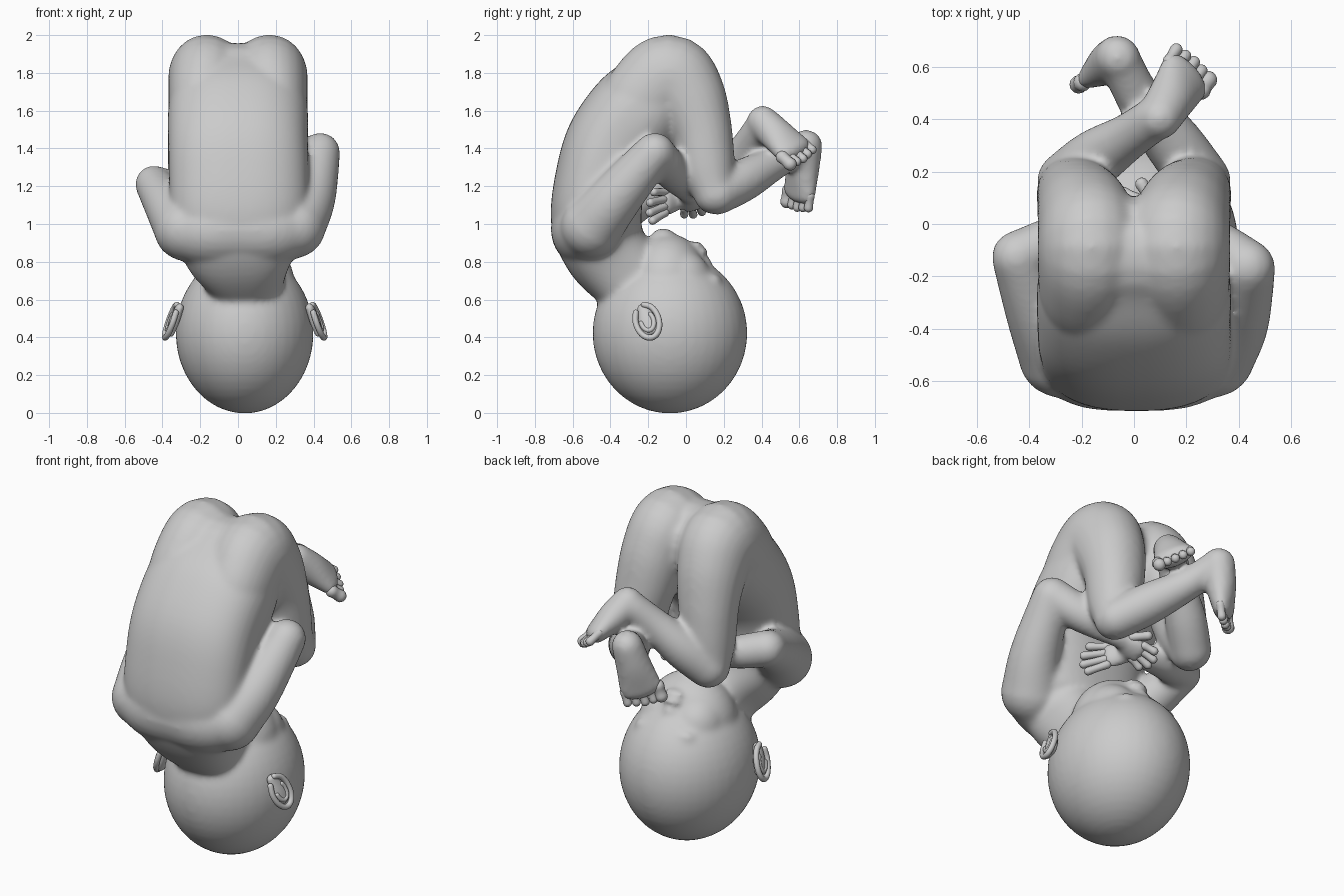
import bpy, bmesh
from math import sin, cos, pi, copysign
from mathutils import Vector as V, Matrix

if "Cube" in bpy.data.objects:
    bpy.data.objects.remove(bpy.data.objects["Cube"])


def tube(bm, pts, side=(1, 0, 0), n=24, p=1.0, steps=6):
    """Round-ended spline tube; each point is x, y, z, half width, half depth."""
    P = [V(q if len(q) == 5 else (*q, q[3])) for q in pts]
    E = [P[0] * 2 - P[1]] + P + [P[-1] * 2 - P[-2]]
    S = []
    for i in range(1, len(E) - 2):
        a, b, c, d = E[i - 1:i + 3]
        for k in range(steps):
            t = k / steps
            S.append(0.5 * (2 * b + (c - a) * t + (2 * a - 5 * b + 4 * c - d) * t * t
                            + (3 * b - a - 3 * c + d) * t ** 3))
    S.append(P[-1])
    C = [V(s[:3]) for s in S]
    T = [(C[min(i + 1, len(C) - 1)] - C[max(i - 1, 0)]).normalized() for i in range(len(C))]
    caps = [pi / 2 * k / 5 for k in range(1, 5)]
    plan = [(0, -g) for g in reversed(caps)] + [(i, 0) for i in range(len(C))] \
        + [(len(C) - 1, g) for g in caps]
    rings = []
    for i, g in plan:
        t, (w, h) = T[i], S[i][3:5]
        s = V(side)
        s = (s - t * s.dot(t)).normalized()
        u = t.cross(s)
        c = C[i] + t * sin(g) * min(w, h)
        ring = []
        for k in range(n):
            x, y = cos(2 * pi * k / n), sin(2 * pi * k / n)
            x, y = copysign(abs(x) ** p, x), copysign(abs(y) ** p, y)
            ring.append(bm.verts.new(c + (s * x * w + u * y * h) * cos(g)))
        rings.append(ring)
    for r, q in zip(rings, rings[1:]):
        for k in range(n):
            bm.faces.new((r[k], r[(k + 1) % n], q[(k + 1) % n], q[k]))
    bm.faces.new(rings[0][::-1])
    bm.faces.new(rings[-1])


def blob(bm, c, r):
    bmesh.ops.create_uvsphere(bm, u_segments=40, v_segments=24, radius=1,
                              matrix=Matrix.Translation(c) @ Matrix.Diagonal((*r, 1)))


def finish(bm, name):
    bmesh.ops.recalc_face_normals(bm, faces=bm.faces)
    me = bpy.data.meshes.new(name)
    bm.to_mesh(me)
    bm.free()
    for f in me.polygons:
        f.use_smooth = True
    ob = bpy.data.objects.new(name, me)
    bpy.context.collection.objects.link(ob)
    return ob


def digit(bm, a, d, length, r):
    d = d.normalized()
    side = (0, 0, 1) if abs(d.z) < 0.8 else (1, 0, 0)
    tube(bm, [(*a, r), (*(a + d * length * 0.5), r * 0.9), (*(a + d * length), r)], side, 12, 1, 3)


body = bmesh.new()

# torso, from nape to pelvis
tube(body, [(.035, -.20, .63, .19, .2), (.03, -.325, .745, .225, .21), (.01, -.43, .87, .31, .225),
            (.01, -.475, 1.03, .365, .24), (.005, -.45, 1.25, .37, .24),
            (0, -.38, 1.43, .37, .255), (0, -.245, 1.595, .37, .265), (0, -.12, 1.735, .345, .225)],
     n=48, p=.82)
# shoulder yoke
tube(body, [(-.27, -.50, .965, .165), (-.15, -.52, .96, .19), (0, -.515, .97, .2),
            (.16, -.52, .965, .19), (.29, -.50, .98, .165)], (0, 0, 1))

# head: skull, jaw, cheeks, chin, nose, lips, closed eyelids
HX = .035
blob(body, (HX, -.085, .422), (.365, .41, .425))
blob(body, (HX, -.10, .68), (.265, .225, .27))
blob(body, (HX, -.12, .92), (.085, .07, .058))
tube(body, [(HX, .165, .68, .028), (HX, .115, .755, .034), (HX, .10, .79, .04)])
for z in (.855, .89):
    blob(body, (HX, .135 - (z - .80) * .85, z), (.06, .028, .02))
for s in (-1, 1):
    blob(body, (HX + s * .10, -.03, .70), (.15, .165, .165))
    blob(body, (HX + s * .037, .09, .795), (.025, .026, .024))
    blob(body, (HX + s * .115, .145, .705), (.075, .045, .03))

# thighs and buttocks
for s in (-1, 1):
    tube(body, [(s * .185, -.29, 1.53, .175, .21), (s * .178, -.215, 1.675, .19, .22),
                (s * .165, -.09, 1.77, .205, .235), (s * .183, .01, 1.67, .188, .205),
                (s * .205, .08, 1.5, .167, .165), (s * .235, .115, 1.29, .14, .145),
                (s * .262, .15, 1.16, .11, .11)], p=.97)
blob(body, (0, -.10, 1.765), (.2, .16, .185))

# lower legs
tube(body, [(.26, .165, 1.16, .112), (.15, .31, 1.235, .112), (.02, .48, 1.33, .088),
            (-.055, .63, 1.41, .08)], (0, 0, 1))
tube(body, [(-.26, .165, 1.16, .112), (-.15, .25, 1.28, .112), (-.02, .335, 1.42, .09),
            (.075, .40, 1.52, .085)], (0, 0, 1))

# arms
tube(body, [(.30, -.50, .985, .165), (.38, -.37, 1.14, .138), (.435, -.17, 1.375, .107)])
tube(body, [(.435, -.165, 1.38, .105), (.29, -.07, 1.27, .095), (.11, .02, 1.16, .056)], (0, 0, 1))
tube(body, [(-.28, -.50, .97, .165), (-.36, -.34, 1.085, .132), (-.445, -.13, 1.21, .1)])
tube(body, [(-.445, -.125, 1.21, .1), (-.26, -.05, 1.17, .088), (0, -.03, 1.14, .055)], (0, 0, 1))


def hand(name, wrist, f, side, thumb, length):
    w, f, side = V(wrist), V(f).normalized(), V(side).normalized()
    tube(body, [(*w, .05, .04), (*(w + f * .07), .072, .04), (*(w + f * .12), .072, .034)], side)
    bm = bmesh.new()
    for t in (-1, -.33, .33, 1):
        digit(bm, w + f * .12 + side * t * .056, f + side * t * .2, length - .03 * t * t, .0225)
    digit(bm, w + f * .04 + side * thumb * .05, f * .8 + side * thumb, .09, .025)
    finish(bm, name)


def foot(name, heel, ball, side):
    h, b = V(heel), V(ball)
    f = (b - h).normalized()
    side = V(side)
    side = (side - f * side.dot(f)).normalized()
    tube(body, [(*h, .085, .09), (*h.lerp(b, .5), .098, .082), (*b, .118, .055)], side)
    bm = bmesh.new()
    for i in range(5):
        t = (i - 2) / 2
        big = i == 4
        a = b + f * (.055 - .012 * (2 - i) * (i < 2)) + side * t * .092
        digit(bm, a - f * .04, f, .065 if not big else .06, .035 if big else .024)
    finish(bm, name)


hand("left_hand_fingers", (.11, .02, 1.16), (-.85, .2, -.5), (0, 1, .3), 1, .09)
hand("right_hand_fingers", (0, -.03, 1.14), (.72, -.6, -.2), (-.1, .1, 1), 1, .14)
foot("left_foot_toes", (-.06, .635, 1.415), (-.125, .60, 1.165), (-.75, -.6, 0))
foot("right_foot_toes", (.095, .405, 1.54), (.195, .565, 1.395), (.16, -.09, -.12))

# fuse and soften the body
ob = finish(body, "body")
m = ob.modifiers.new("fuse", 'REMESH')
m.mode = 'VOXEL'
m.voxel_size = .014
m.use_smooth_shade = True
m = ob.modifiers.new("soften", 'SMOOTH')
m.factor = .5
m.iterations = 14

# ears: thin shell, outer rim and inner fold
for s, name in ((-1, "right_ear"), (1, "left_ear")):
    bm = bmesh.new()
    c = V((HX + s * .372, -.205, .485))
    v = V((s * .38, .32, -1)).normalized()
    w = V((s * .1, 1, .3))
    w = (w - v * w.dot(v)).normalized()
    tube(bm, [(*(c - v * .08), .03, .022), (*c, .05, .026), (*(c + v * .06), .055, .022)], w)
    for size, r, a0, a1 in ((1, .016, -.75, .95), (.55, .013, -.5, .7)):
        rim = []
        for k in range(10):
            a = pi * (a0 + (a1 - a0) * k / 9)
            q = c + v * .095 * size * cos(a) + w * .062 * size * sin(a) + V((s * .018, 0, 0))
            rim.append((*q, r))
        tube(bm, rim, v.cross(w), 10, 1, 3)
    finish(bm, name)
